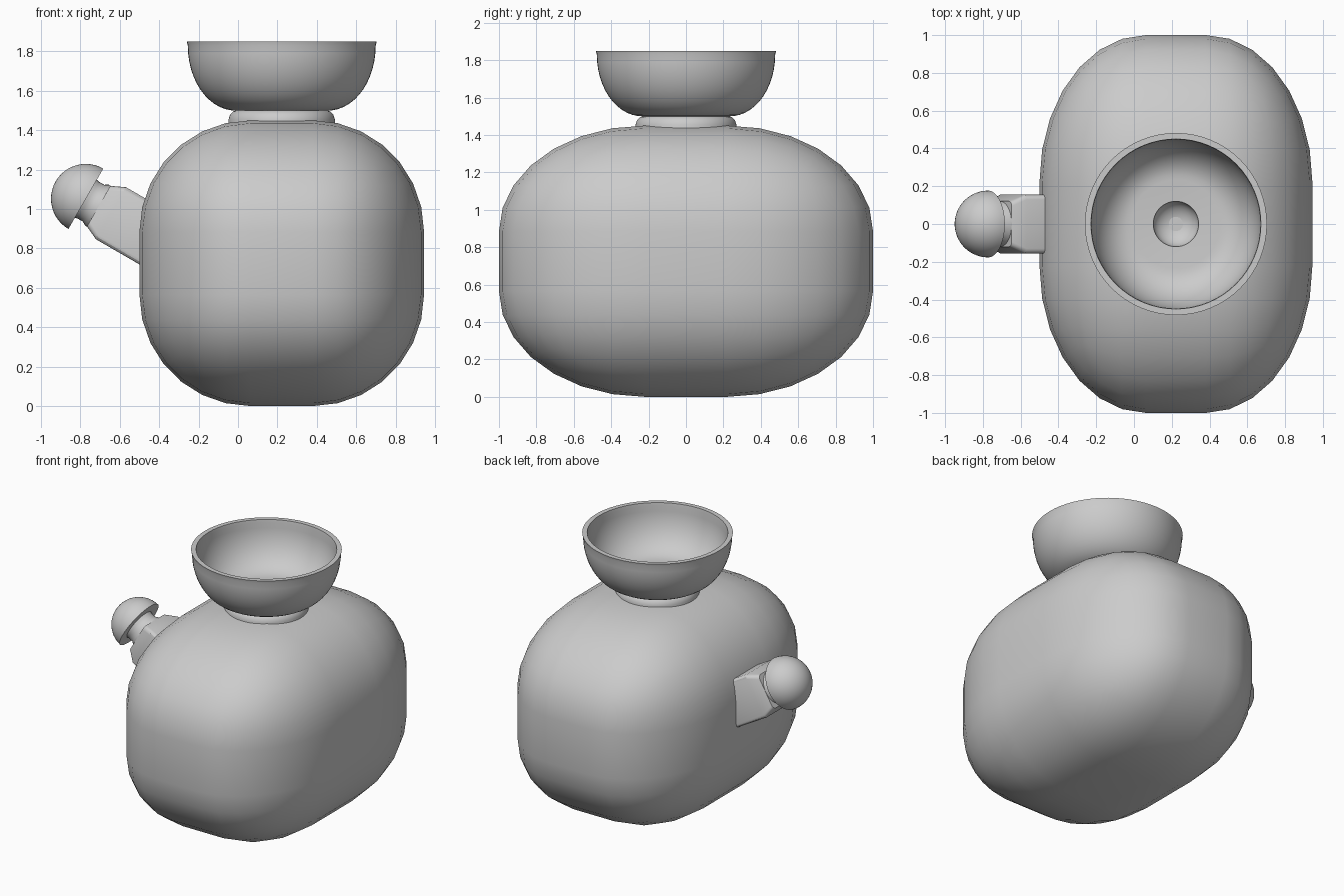
import bpy, bmesh, math
from mathutils import Matrix, Vector

cube = bpy.data.objects.get("Cube")
if cube:
    bpy.data.objects.remove(cube, do_unlink=True)

CENTRE_X = 0.222

clay = bpy.data.materials.new("plain grey")
clay.use_nodes = True
clay.diffuse_color = (0.6, 0.6, 0.6, 1)
clay.node_tree.nodes["Principled BSDF"].inputs["Base Color"].default_value = (0.6, 0.6, 0.6, 1)


def finish(name, bm, matrix, angle=40):
    bmesh.ops.recalc_face_normals(bm, faces=bm.faces)
    mesh = bpy.data.meshes.new(name)
    bm.to_mesh(mesh)
    bm.free()
    mesh.transform(matrix)
    mesh.materials.append(clay)
    ob = bpy.data.objects.new(name, mesh)
    bpy.context.collection.objects.link(ob)
    bpy.ops.object.select_all(action='DESELECT')
    ob.select_set(True)
    bpy.context.view_layer.objects.active = ob
    bpy.ops.object.shade_smooth_by_angle(angle=math.radians(angle))
    return ob


def lathe(name, profile, matrix, steps=64):
    """Spin a (radius, height) profile round the z axis."""
    bm = bmesh.new()
    verts = [bm.verts.new((r, 0, z)) for r, z in profile]
    edges = [bm.edges.new(pair) for pair in zip(verts, verts[1:])]
    bmesh.ops.spin(bm, geom=verts + edges, cent=(0, 0, 0), axis=(0, 0, 1),
                   angle=math.tau, steps=steps)
    bmesh.ops.remove_doubles(bm, verts=bm.verts, dist=0.0005)
    return finish(name, bm, matrix)


def arc(cr, cz, rad_r, rad_z, start, end, n):
    """Points on an elliptical arc, angles in degrees."""
    angles = [math.radians(start + (end - start) * i / n) for i in range(n + 1)]
    return [(cr + rad_r * math.cos(a), cz + rad_z * math.sin(a)) for a in angles]


# Body: a heavily rounded block, stretched front to back
bm = bmesh.new()
bmesh.ops.create_cube(bm, size=2)
bmesh.ops.bevel(bm, geom=bm.edges[:], offset=0.78, segments=7, profile=0.5,
                affect='EDGES', clamp_overlap=True)
finish("body", bm, Matrix.Translation((CENTRE_X, 0, 0.725))
       @ Matrix.Diagonal((0.7225, 1.0, 0.725, 1)))

# Filler bowl: foot ring, outer wall, rim, inner wall, flat floor and pit
profile = [(0.27, 1.40), (0.27, 1.455), (0.262, 1.48), (0.247, 1.495), (0.235, 1.5)]
profile += arc(0.235, 1.83, 0.242, 0.33, -85, 0, 12)
profile += [(0.482, 1.85), (0.45, 1.85)]
profile += arc(0.235, 1.83, 0.212, 0.29, 0, -90, 12)
profile += [(0.12, 1.535)]
profile += arc(0, 1.535, 0.12, 0.09, 0, -90, 8)
lathe("filler_bowl", profile, Matrix.Translation((CENTRE_X, 0, 0)))

# Spout frame: local z runs up and outwards along the spout
axis = Vector((-math.cos(math.radians(30)), 0, 0.5))
across = Vector((0.5, 0, math.cos(math.radians(30))))
origin = across * 0.525
spout = Matrix.Translation(origin) @ Matrix((across, (0, 1, 0), axis)).transposed().to_4x4()

# Spout block: square bar with softened edges and a tapered end
bm = bmesh.new()
bmesh.ops.create_cube(bm, size=1, matrix=Matrix.Translation((0, 0, 0.875))
                      @ Matrix.Diagonal((0.305, 0.31, 0.35, 1)))
end = max(bm.faces, key=lambda f: f.calc_center_median().z)
cap = bmesh.ops.extrude_discrete_faces(bm, faces=[end])["faces"][0]
for v in cap.verts:
    v.co = Vector((v.co.x * 0.78, v.co.y * 0.78, 1.12))
bmesh.ops.remove_doubles(bm, verts=bm.verts, dist=0.0005)
long_edges = [e for e in bm.edges
              if abs(e.verts[0].co.z - e.verts[1].co.z) > 0.01]
bmesh.ops.bevel(bm, geom=long_edges, offset=0.025, segments=3, profile=0.5,
                affect='EDGES')
finish("spout_block", bm, spout, 30)

# Spout neck: slightly waisted collar
lathe("spout_neck", [(0, 1.1), (0.12, 1.1), (0.12, 1.13), (0.108, 1.15),
                     (0.108, 1.18), (0.115, 1.21), (0, 1.21)], spout, 32)

# Knob: half ball with a flat underside
lathe("spout_knob", [(0, 1.195)] + arc(0, 1.195, 0.177, 0.177, 0, 90, 12), spout, 48)
